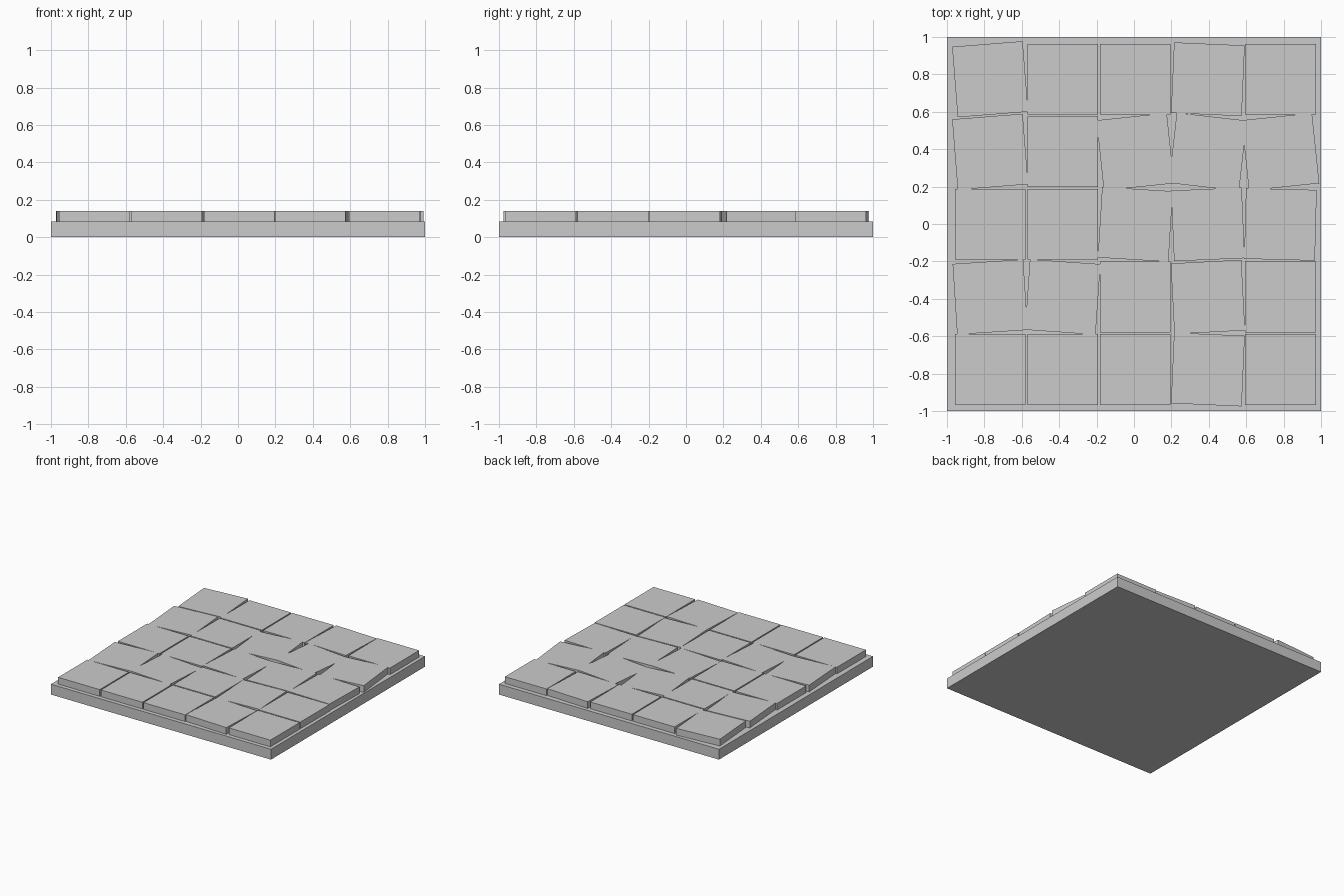
import bpy, math

if "Cube" in bpy.data.objects:
    bpy.data.objects.remove(bpy.data.objects["Cube"])

def box(name, size, loc, angle=0.0):
    bpy.ops.mesh.primitive_cube_add(size=1, location=loc, rotation=(0, 0, math.radians(angle)))
    ob = bpy.context.object
    ob.name = name
    ob.scale = size
    return ob

BASE_H, TOP, TILE, PITCH = 0.085, 0.14, 0.378, 0.388

# base slab
box("base_slab", (2, 2, BASE_H), (0, 0, BASE_H / 2))

# slightly twisted paving tiles: angles in degrees, rows from back to front
twist = [
    (4.5, 0, 0, -2.5, 0),
    (4.5, 0, 6, -6.5, 6),
    (0, 0, -3.5, 2.5, -1.5),
    (3.7, -4, 0, 3, 0),
    (0, 0, 0, -2.5, 0),
]
bottom = BASE_H - 0.005
for r, row in enumerate(twist):
    for c, angle in enumerate(row):
        x = (c - 2) * PITCH + 0.007
        y = (2 - r) * PITCH - 0.002
        box(f"tile_{r}_{c}", (TILE, TILE, TOP - bottom), (x, y, (TOP + bottom) / 2), angle)
